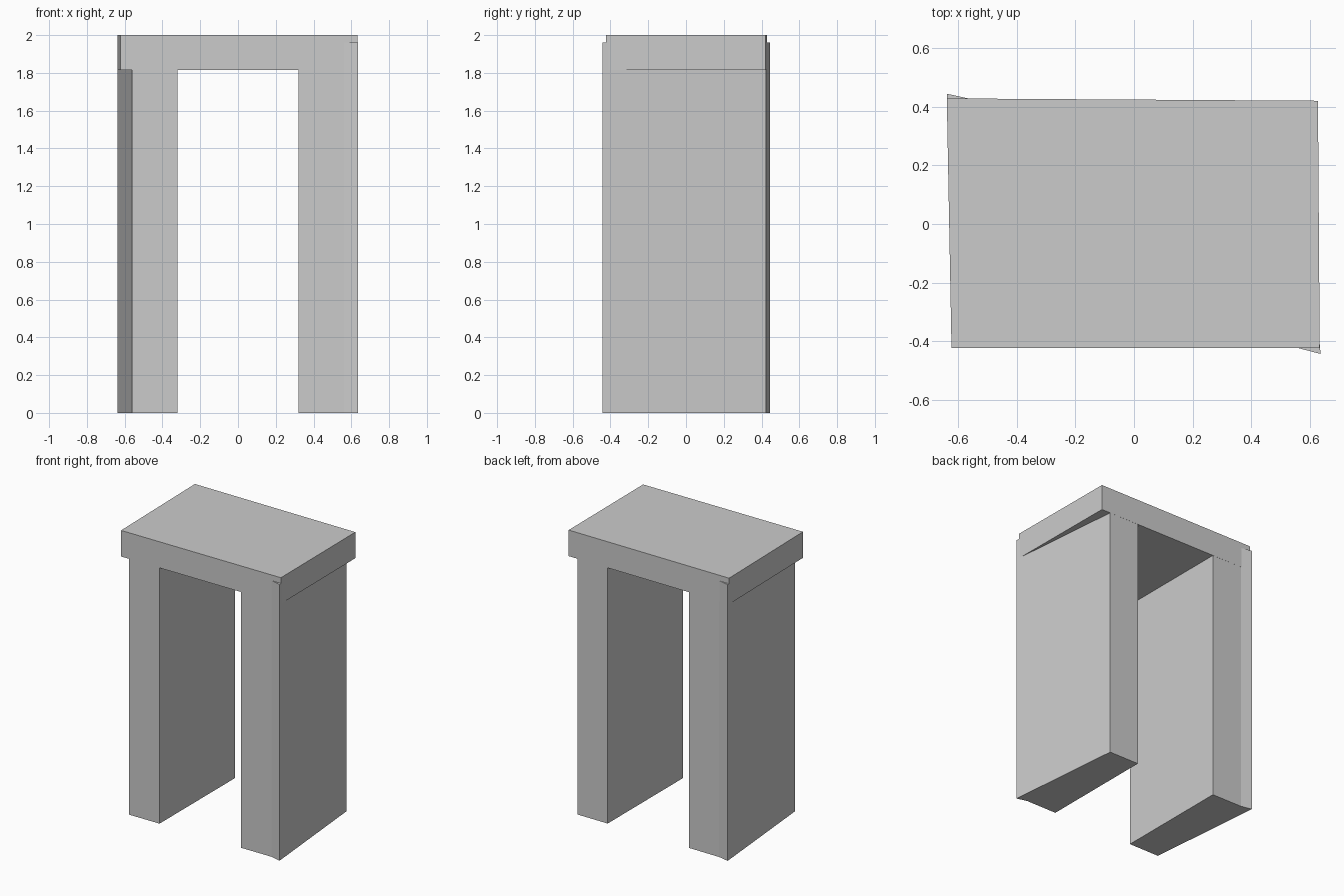
import bpy, bmesh

if "Cube" in bpy.data.objects:
    bpy.data.objects.remove(bpy.data.objects["Cube"])


def prism(name, outline, z0, z1):
    """Extrude a counter-clockwise floor outline between two heights."""
    bm = bmesh.new()
    base = bm.faces.new([bm.verts.new((x, y, z0)) for x, y in outline])
    res = bmesh.ops.extrude_face_region(bm, geom=[base], use_keep_orig=True)
    for v in res["geom"]:
        if isinstance(v, bmesh.types.BMVert):
            v.co.z = z1
    bmesh.ops.recalc_face_normals(bm, faces=bm.faces)
    mesh = bpy.data.meshes.new(name)
    bm.to_mesh(mesh)
    bm.free()
    obj = bpy.data.objects.new(name, mesh)
    bpy.context.collection.objects.link(obj)
    return obj


# Upright posts, each with one flared outer corner, let into the lintel
prism("right_post", [(0.32, -0.423), (0.56, -0.423), (0.636, -0.443),
                     (0.557, 0.42), (0.32, 0.421)], 0, 1.96)
prism("left_post", [(-0.32, 0.425), (-0.56, 0.427), (-0.638, 0.444),
                    (-0.56, -0.423), (-0.32, -0.423)], 0, 1.96)

# Slightly skewed lintel slab across the top
prism("lintel", [(-0.622, -0.423), (0.633, -0.423),
                 (0.627, 0.42), (-0.638, 0.428)], 1.815, 2.0)
